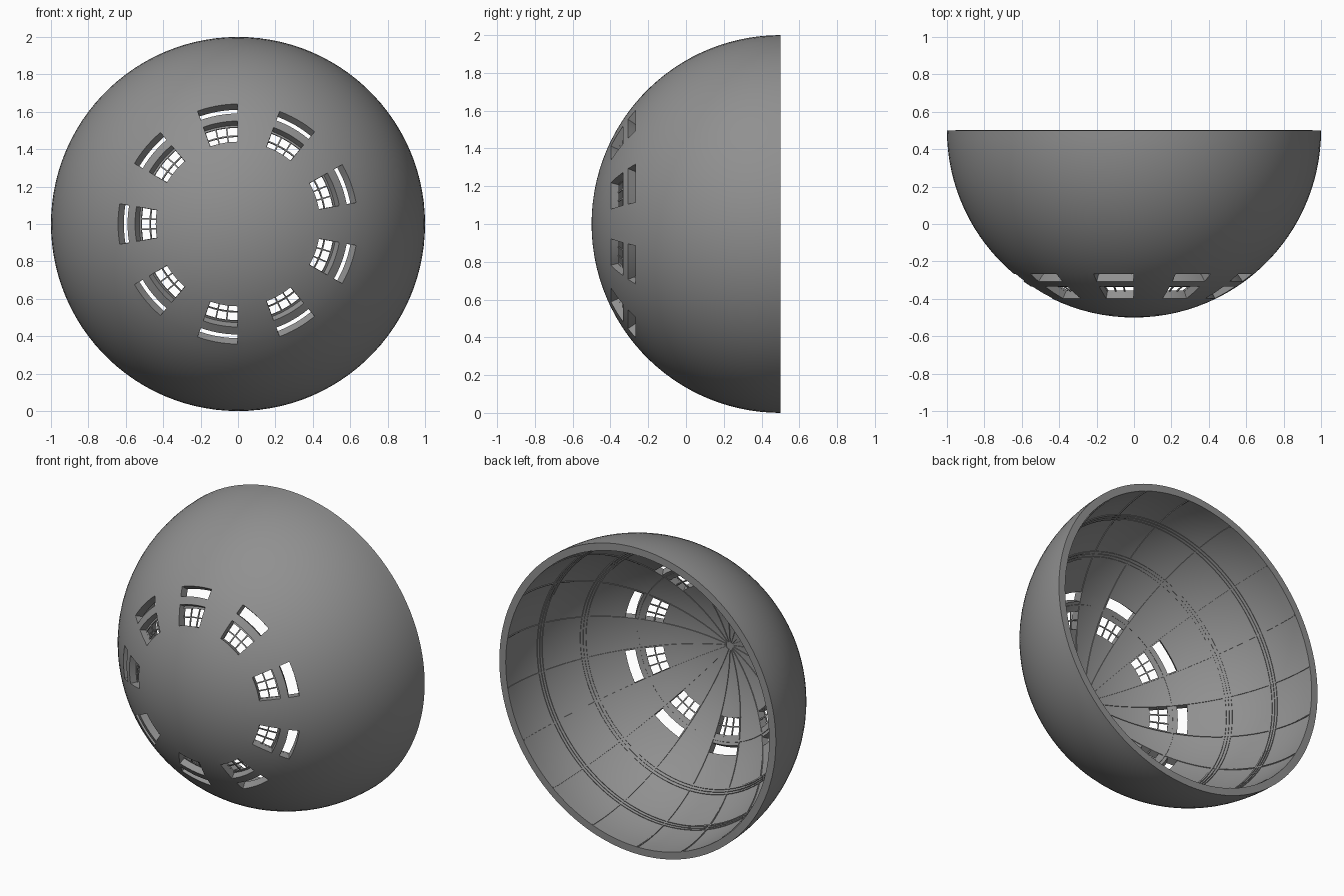
import bpy, bmesh
from math import sin, cos, radians

if "Cube" in bpy.data.objects:
    bpy.data.objects.remove(bpy.data.objects["Cube"])

CY, CZ, R, T = 0.5, 1.0, 1.0, 0.047     # sphere centre, radius, shell thickness
BAYS = [20 + 40 * k for k in range(9)]  # angular centres of the windows
HALF = 9.7                              # half width of a window (degrees)
WIN = (26.1, 33.4)                      # window: polar range from the front pole
SLOT = (36.2, 39.9)                     # slot above each window

GREY = bpy.data.materials.new("dark_grey")
GREY.diffuse_color = (0.28, 0.28, 0.28, 1)
GREY.use_nodes = True
GREY.node_tree.nodes["Principled BSDF"].inputs["Base Color"].default_value = GREY.diffuse_color


def pt(r, th, ph):
    return (r * sin(th) * cos(ph), CY - r * cos(th), CZ + r * sin(th) * sin(ph))


def steps(a, b, n):
    return [a + (b - a) * i / n for i in range(n)]


def finish(bm, name, thickness=0):
    me = bpy.data.meshes.new(name)
    bm.to_mesh(me)
    bm.free()
    me.materials.append(GREY)
    ob = bpy.data.objects.new(name, me)
    bpy.context.collection.objects.link(ob)
    bpy.ops.object.select_all(action='DESELECT')
    ob.select_set(True)
    bpy.context.view_layer.objects.active = ob
    if thickness:
        mod = ob.modifiers.new("thickness", 'SOLIDIFY')
        mod.thickness = thickness
        mod.offset = -1
        bpy.ops.object.modifier_apply(modifier=mod.name)
    bpy.ops.object.shade_smooth_by_angle(angle=radians(30))
    return ob


def sweep(bm, sections, closed=False):
    """Skin a chain of four-cornered sections."""
    rows = [[bm.verts.new(p) for p in s] for s in sections]
    n = len(rows)
    for i in range(n if closed else n - 1):
        a, b = rows[i], rows[(i + 1) % n]
        for j in range(4):
            k = (j + 1) % 4
            bm.faces.new((a[j], a[k], b[k], b[j]))
    if not closed:
        bm.faces.new(rows[0][::-1])
        bm.faces.new(rows[-1])


def meridian(bm, ph, t0, t1, hw, r0, r1, n):
    secs = []
    for i in range(n + 1):
        t = radians(t0 + (t1 - t0) * i / n)
        d = hw / sin(t)
        p = radians(ph)
        secs.append([pt(r0, t, p - d), pt(r0, t, p + d), pt(r1, t, p + d), pt(r1, t, p - d)])
    sweep(bm, secs)


def ring(bm, th, hw, r0, r1, p0=0, p1=360, n=108):
    closed = p1 - p0 >= 360
    t = radians(th)
    secs = []
    for i in range(n if closed else n + 1):
        p = radians(p0 + (p1 - p0) * i / n)
        secs.append([pt(r0, t - hw, p), pt(r0, t + hw, p), pt(r1, t + hw, p), pt(r1, t - hw, p)])
    sweep(bm, secs, closed)


# Shell: half sphere with window and slot openings, thickened inwards
ths = (steps(0, WIN[0], 8)[1:] + steps(*WIN, 2) + [WIN[1]] + steps(*SLOT, 2)
       + steps(SLOT[1], 90, 16) + [90])
phs = []
for c in BAYS:
    phs += steps(c - HALF, c + HALF, 6) + steps(c + HALF, c + 40 - HALF, 6)

bm = bmesh.new()
grid = [[bm.verts.new(pt(R, radians(t), radians(p))) for p in phs] for t in ths]
pole = bm.verts.new(pt(R, 0, 0))
m = len(phs)
for j in range(m):
    k = (j + 1) % m
    bm.faces.new((pole, grid[0][j], grid[0][k]))
    for i in range(len(ths) - 1):
        mid = (ths[i] + ths[i + 1]) / 2
        hole = WIN[0] < mid < WIN[1] or SLOT[0] < mid < SLOT[1]
        if hole and j % 12 < 6:
            continue
        bm.faces.new((grid[i][j], grid[i + 1][j], grid[i + 1][k], grid[i][k]))
finish(bm, "dome_shell", T)

# Inner ribs running from the pole to the rim
RI = R - T
LIFT = 0.005
bm = bmesh.new()
for k in range(18):
    meridian(bm, 10 + 20 * k, 1.5, 89.9, 0.004, RI - LIFT, RI + 0.006, 36)
bmesh.ops.recalc_face_normals(bm, faces=bm.faces)
finish(bm, "inner_ribs")

# Inner hoops: one thin hoop and two triple bands
bm = bmesh.new()
ring(bm, 34.8, 0.006, RI - LIFT, RI + 0.006)
for th in (54.5, 72.3):
    for off in (-1.1, 0, 1.1):
        ring(bm, th + off, 0.006, RI - LIFT, RI + 0.006)
bmesh.ops.recalc_face_normals(bm, faces=bm.faces)
finish(bm, "inner_hoops")

# Window frames: a three by two grid of bars with a sill along the upper edge
bm = bmesh.new()
for c in BAYS:
    for d in (-HALF / 3, HALF / 3):
        meridian(bm, c + d, WIN[0] - 0.2, WIN[1] + 0.2, 0.004, RI, RI + 0.006, 2)
    for th, hw in ((29.4, 0.004), (WIN[1] - 0.3, 0.008)):
        ring(bm, th, hw, RI, RI + 0.006, c - HALF - 0.2, c + HALF + 0.2, 6)
bmesh.ops.recalc_face_normals(bm, faces=bm.faces)
finish(bm, "window_bars")
